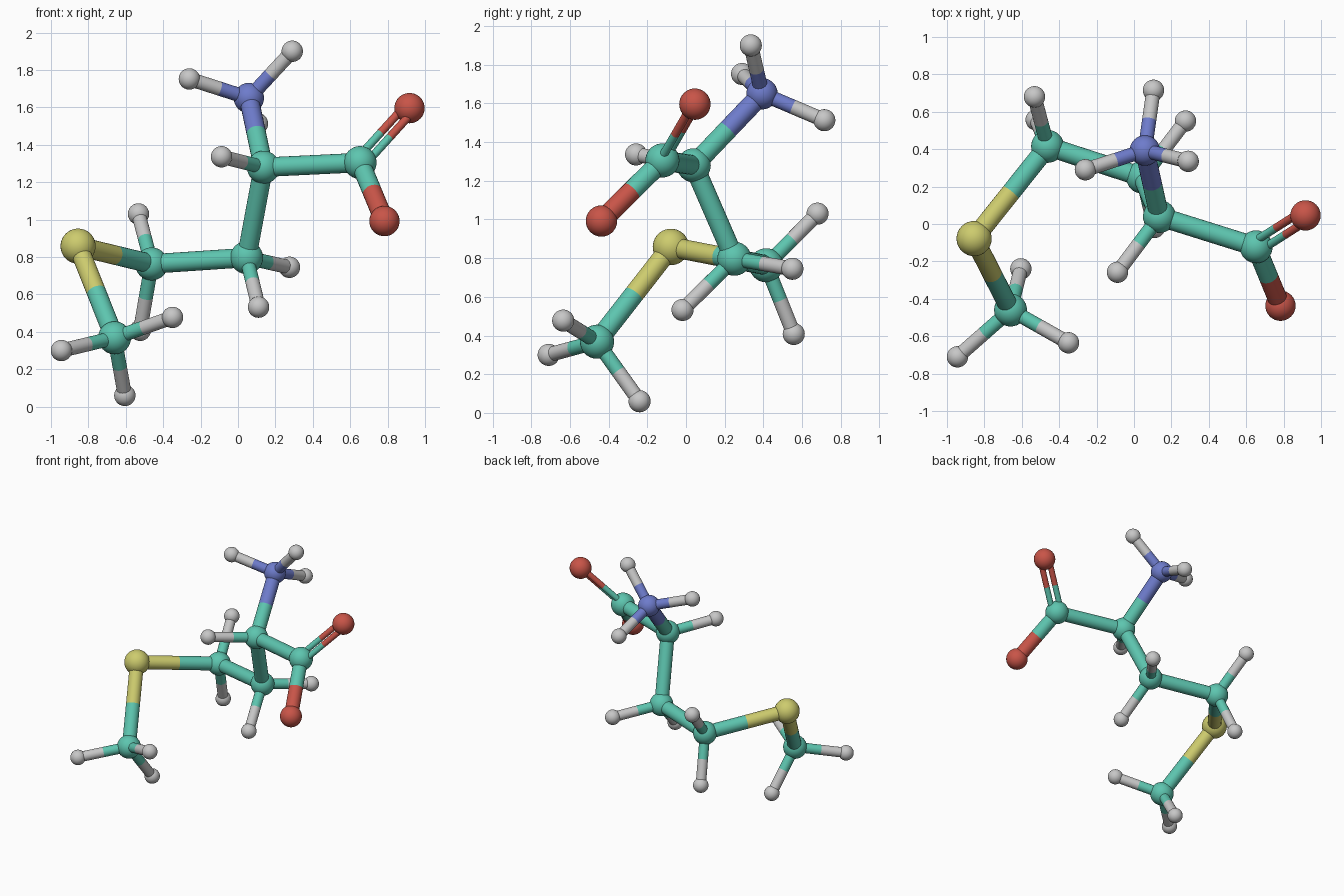
import bpy
import bmesh
from mathutils import Matrix, Vector

cube = bpy.data.objects.get("Cube")
if cube:
    bpy.data.objects.remove(cube, do_unlink=True)


def make_material(name, rgb):
    mat = bpy.data.materials.new(name)
    mat.use_nodes = True
    colour = (*rgb, 1.0)
    mat.diffuse_color = colour
    mat.node_tree.nodes["Principled BSDF"].inputs["Base Color"].default_value = colour
    return mat


# Element: material, ball radius
ELEMENTS = {
    "carbon": (make_material("teal", (0.11, 0.56, 0.43)), 0.088),
    "sulfur": (make_material("yellow", (0.61, 0.60, 0.155)), 0.094),
    "nitrogen": (make_material("blue", (0.155, 0.20, 0.60)), 0.081),
    "oxygen": (make_material("red", (0.58, 0.09, 0.065)), 0.081),
    "hydrogen": (make_material("light grey", (0.57, 0.57, 0.57)), 0.057),
}
HEAVY_BOND, LIGHT_BOND = 0.052, 0.038
DOUBLE_BOND, DOUBLE_OFFSET = 0.022, 0.033

# Atom: element, centre
ATOMS = {
    "sulfur": ("sulfur", (-0.855, -0.078, 0.858)),
    "end_carbon": ("carbon", (-0.66, -0.46, 0.368)),
    "outer_carbon": ("carbon", (-0.462, 0.415, 0.763)),
    "inner_carbon": ("carbon", (0.046, 0.25, 0.797)),
    "centre_carbon": ("carbon", (0.136, 0.04, 1.28)),
    "acid_carbon": ("carbon", (0.653, -0.122, 1.305)),
    "nitrogen": ("nitrogen", (0.058, 0.393, 1.65)),
    "upper_oxygen": ("oxygen", (0.917, 0.046, 1.596)),
    "lower_oxygen": ("oxygen", (0.783, -0.437, 0.992)),
}

# Hydrogen centres grouped by the atom that carries them
HYDROGENS = {
    "end_carbon": [(-0.944, -0.71, 0.30), (-0.35, -0.635, 0.477), (-0.605, -0.24, 0.06)],
    "outer_carbon": [(-0.532, 0.68, 1.03), (-0.523, 0.557, 0.408)],
    "inner_carbon": [(0.275, 0.55, 0.745), (0.11, -0.018, 0.532)],
    "centre_carbon": [(-0.088, -0.258, 1.336)],
    "nitrogen": [(-0.26, 0.29, 1.752), (0.29, 0.335, 1.90), (0.104, 0.715, 1.513)],
}

BONDS = [
    ("end_carbon", "sulfur"),
    ("sulfur", "outer_carbon"),
    ("outer_carbon", "inner_carbon"),
    ("inner_carbon", "centre_carbon"),
    ("centre_carbon", "acid_carbon"),
    ("centre_carbon", "nitrogen"),
    ("acid_carbon", "lower_oxygen"),
]

for carrier, centres in HYDROGENS.items():
    for i, centre in enumerate(centres, 1):
        name = f"{carrier}_hydrogen_{i}"
        ATOMS[name] = ("hydrogen", centre)
        BONDS.append((carrier, name))


def finish(bm, name, materials):
    mesh = bpy.data.meshes.new(name)
    bm.to_mesh(mesh)
    bm.free()
    for mat in materials:
        mesh.materials.append(mat)
    mesh.shade_smooth()
    obj = bpy.data.objects.new(name, mesh)
    bpy.context.collection.objects.link(obj)
    return obj


def add_ball(name):
    element, centre = ATOMS[name]
    mat, radius = ELEMENTS[element]
    bm = bmesh.new()
    bmesh.ops.create_uvsphere(bm, u_segments=32, v_segments=20, radius=radius)
    finish(bm, name + "_ball", [mat]).location = centre


def add_bond(first, second, radius, offset=Vector(), suffix=""):
    """Rod between two balls, each half in the colour of its own ball."""
    a, b = (Vector(ATOMS[n][1]) + offset for n in (first, second))
    middle = (a + b) / 2
    turn = (b - a).to_track_quat("Z", "Y").to_matrix().to_4x4()
    bm = bmesh.new()
    for index, end in enumerate((a, b)):
        done = set(bm.faces)
        bmesh.ops.create_cone(
            bm, cap_ends=False, segments=24, radius1=radius, radius2=radius,
            depth=(end - middle).length,
            matrix=Matrix.Translation((end + middle) / 2) @ turn)
        for face in set(bm.faces) - done:
            face.material_index = index
    bmesh.ops.remove_doubles(bm, verts=bm.verts, dist=0.0005)
    mats = [ELEMENTS[ATOMS[n][0]][0] for n in (first, second)]
    finish(bm, f"{first}_to_{second}_bond{suffix}", mats)


# Balls
for atom in ATOMS:
    add_ball(atom)

# Single bonds
for first, second in BONDS:
    light = ATOMS[second][0] == "hydrogen"
    add_bond(first, second, LIGHT_BOND if light else HEAVY_BOND)

# Double bond: two thin rods side by side in the plane of the acid group
acid, upper, lower = (Vector(ATOMS[n][1])
                      for n in ("acid_carbon", "upper_oxygen", "lower_oxygen"))
axis = upper - acid
sideways = axis.cross(lower - acid).cross(axis).normalized() * DOUBLE_OFFSET
add_bond("acid_carbon", "upper_oxygen", DOUBLE_BOND, sideways, "_a")
add_bond("acid_carbon", "upper_oxygen", DOUBLE_BOND, -sideways, "_b")
